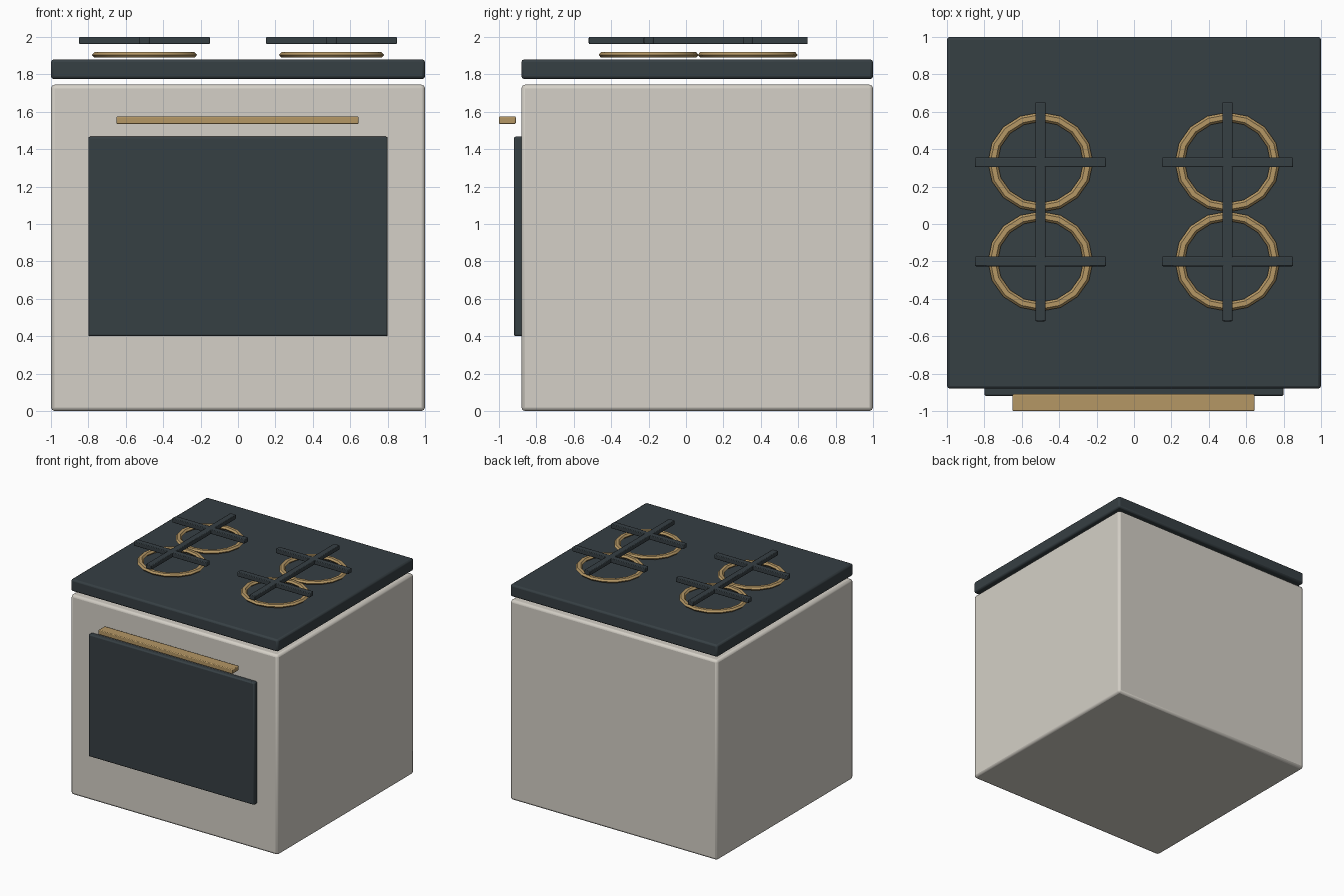
import bpy
import math

if "Cube" in bpy.data.objects:
    bpy.data.objects.remove(bpy.data.objects["Cube"])


def material(name, color):
    m = bpy.data.materials.new(name)
    m.diffuse_color = (*color, 1)
    m.use_nodes = True
    m.node_tree.nodes["Principled BSDF"].inputs["Base Color"].default_value = m.diffuse_color
    return m


CREAM = material("cream_enamel", (0.66, 0.63, 0.57))
DARK = material("dark_enamel", (0.037, 0.050, 0.057))
BRASS = material("brass", (0.46, 0.31, 0.13))


def box(name, x, y, z, mat, bevel=0.01):
    """Bevelled box from (min, max) ranges on each axis."""
    bpy.ops.mesh.primitive_cube_add(size=1, location=[sum(r) / 2 for r in (x, y, z)])
    ob = bpy.context.object
    ob.name = name
    ob.scale = [r[1] - r[0] for r in (x, y, z)]
    bpy.ops.object.transform_apply(location=False, rotation=False, scale=True)
    mod = ob.modifiers.new("bevel", 'BEVEL')
    mod.width = bevel
    mod.segments = 2
    ob.data.materials.append(mat)
    bpy.ops.object.shade_smooth_by_angle(angle=math.radians(35))
    return ob


# Oven body, floating cooktop, door and handle
box("oven_body", (-1, 1), (-0.88, 1), (0, 1.745), CREAM, 0.02)
box("cooktop", (-1, 1), (-0.88, 1), (1.775, 1.88), DARK, 0.015)
box("oven_door", (-0.8, 0.8), (-0.92, -0.87), (0.4, 1.467), DARK, 0.01)
box("door_handle", (-0.65, 0.645), (-1, -0.91), (1.535, 1.575), BRASS, 0.006)

# Four burners: a flattened low-poly ring under a crossed grate
for side, cx in (("left", -0.5), ("right", 0.5)):
    for row, cy in (("front", -0.2), ("back", 0.33)):
        tag = f"{side}_{row}"
        bpy.ops.mesh.primitive_torus_add(
            major_segments=16, minor_segments=6,
            major_radius=0.255, minor_radius=0.026, location=(cx, cy, 1.904))
        ring = bpy.context.object
        ring.name = f"burner_ring_{tag}"
        ring.scale = (1, 0.95, 0.65)
        ring.data.materials.append(BRASS)
        bpy.ops.object.shade_smooth_by_angle(angle=math.radians(35))
        box(f"grate_cross_bar_{tag}", (cx - 0.35, cx + 0.35), (cy - 0.026, cy + 0.026),
            (1.962, 2.0), DARK, 0.005)
        box(f"grate_long_bar_{tag}", (cx - 0.027, cx + 0.027), (cy - 0.32, cy + 0.32),
            (1.962, 2.0), DARK, 0.005)
